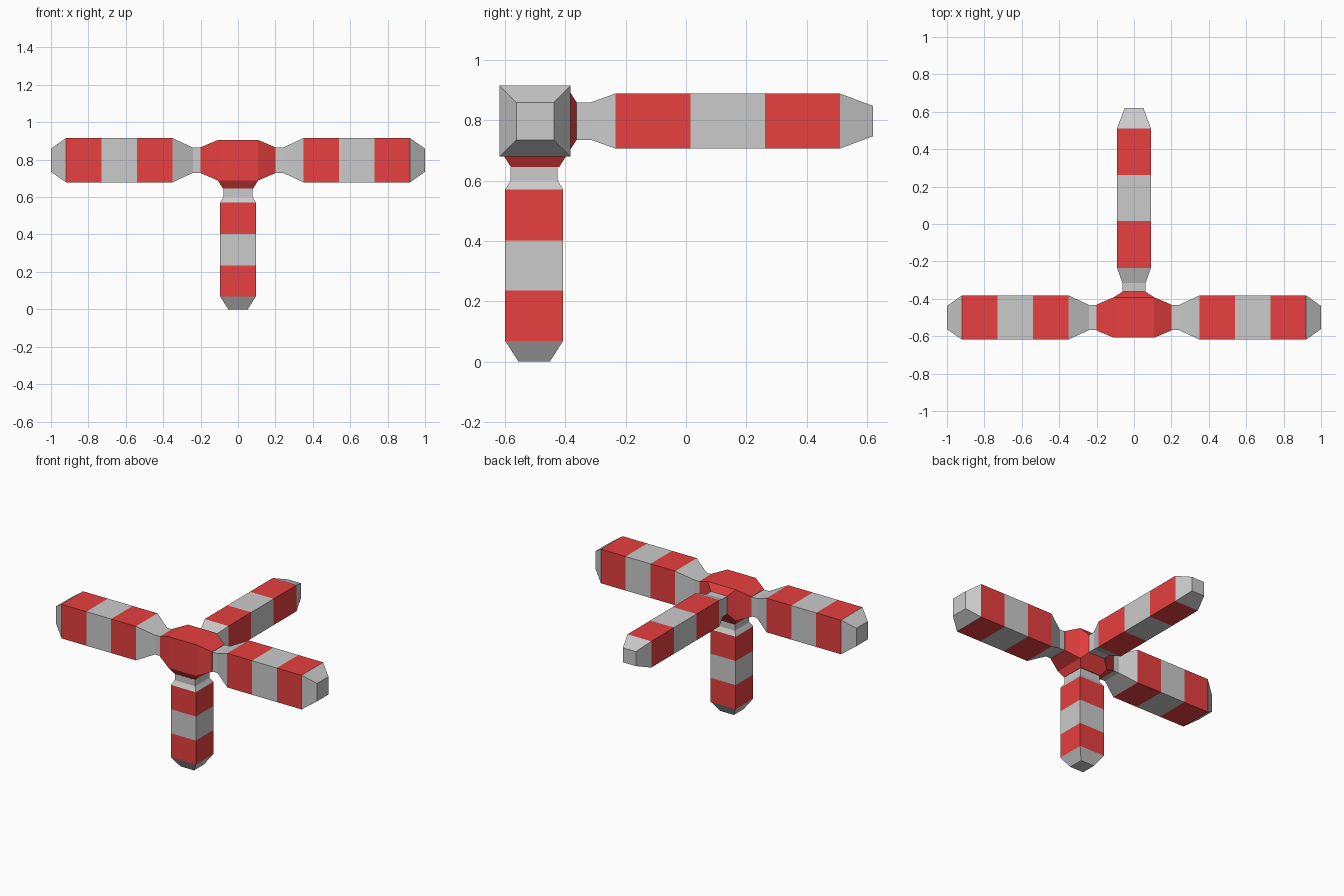
import bpy, bmesh
from mathutils import Vector

if "Cube" in bpy.data.objects:
    bpy.data.objects.remove(bpy.data.objects["Cube"])

red = bpy.data.materials.new("red_paint")
red.diffuse_color = (0.8, 0.05, 0.05, 1)
red.use_nodes = True
red.node_tree.nodes["Principled BSDF"].inputs["Base Color"].default_value = red.diffuse_color


def finish(bm, name, painted):
    bmesh.ops.recalc_face_normals(bm, faces=bm.faces)
    mesh = bpy.data.meshes.new(name)
    bm.to_mesh(mesh)
    bm.free()
    obj = bpy.data.objects.new(name, mesh)
    bpy.context.collection.objects.link(obj)
    if painted:
        mesh.materials.append(red)


def square_loft(name, centre, axis, stations, painted, cap_end):
    """Square tube through (distance, half width) stations along a signed axis."""
    axis = Vector(axis)
    i = max(range(3), key=lambda k: abs(axis[k]))
    u, v = Vector((0, 0, 0)), Vector((0, 0, 0))
    u[(i + 1) % 3] = v[(i + 2) % 3] = 1
    bm = bmesh.new()
    rings = [[bm.verts.new(Vector(centre) + axis * d + (u * a + v * b) * h)
              for a, b in ((-1, -1), (1, -1), (1, 1), (-1, 1))] for d, h in stations]
    for r0, r1 in zip(rings, rings[1:]):
        for k in range(4):
            n = (k + 1) % 4
            bm.faces.new((r0[k], r0[n], r1[n], r1[k]))
    if cap_end:
        bm.faces.new(rings[-1])
        c = Vector(centre) + axis * stations[-1][0]
    finish(bm, name, painted)


def limb(name, centre, axis, neck, bands, half, tip):
    """Grey neck, red/grey/red bands and a tapered grey tip."""
    square_loft(name + "_neck", centre, axis, neck + [(bands[0], half)], False, False)
    for k in range(3):
        square_loft(f"{name}_band_{k + 1}", centre, axis,
                    [(bands[k], half), (bands[k + 1], half)], k != 1, False)
    square_loft(name + "_tip", centre, axis, [(bands[3], half), tip], False, True)


# Central hub: a cube with stubs drawn out towards each limb
C = Vector((0, -0.5, 0.797))
bm = bmesh.new()
bmesh.ops.create_cube(bm, size=0.216)
stubs = [((1, 0, 0), 0.2, 0.069), ((-1, 0, 0), 0.2, 0.069),
         ((0, 1, 0), 0.138, 0.062), ((0, 0, -1), 0.152, 0.08)]
bm.normal_update()
for direction, reach, half in stubs:
    d = Vector(direction)
    face = next(f for f in bm.faces if f.normal.dot(d) > 0.99)
    new = bmesh.ops.extrude_discrete_faces(bm, faces=[face])["faces"][0]
    for vert in new.verts:
        side = vert.co - d * vert.co.dot(d)
        vert.co = side * (half / 0.108) + d * reach
    bm.normal_update()
bmesh.ops.translate(bm, verts=bm.verts, vec=C)
finish(bm, "hub", True)

# Side arms
for side, s in (("right", 1), ("left", -1)):
    limb(side + "_arm", C, (s, 0, 0), [(0.2, 0.067), (0.24, 0.067)],
         [0.35, 0.54, 0.73, 0.92], 0.118, (1.0, 0.062))

# Rear arm
limb("rear_arm", C, (0, 1, 0), [(0.138, 0.062), (0.185, 0.062)],
     [0.266, 0.515, 0.761, 1.01], 0.091, (1.12, 0.05))

# Lower leg
limb("leg", (0, -0.503, 0.797), (0, 0, -1), [(0.152, 0.078), (0.197, 0.078)],
     [0.227, 0.395, 0.562, 0.728], 0.096, (0.797, 0.052))
